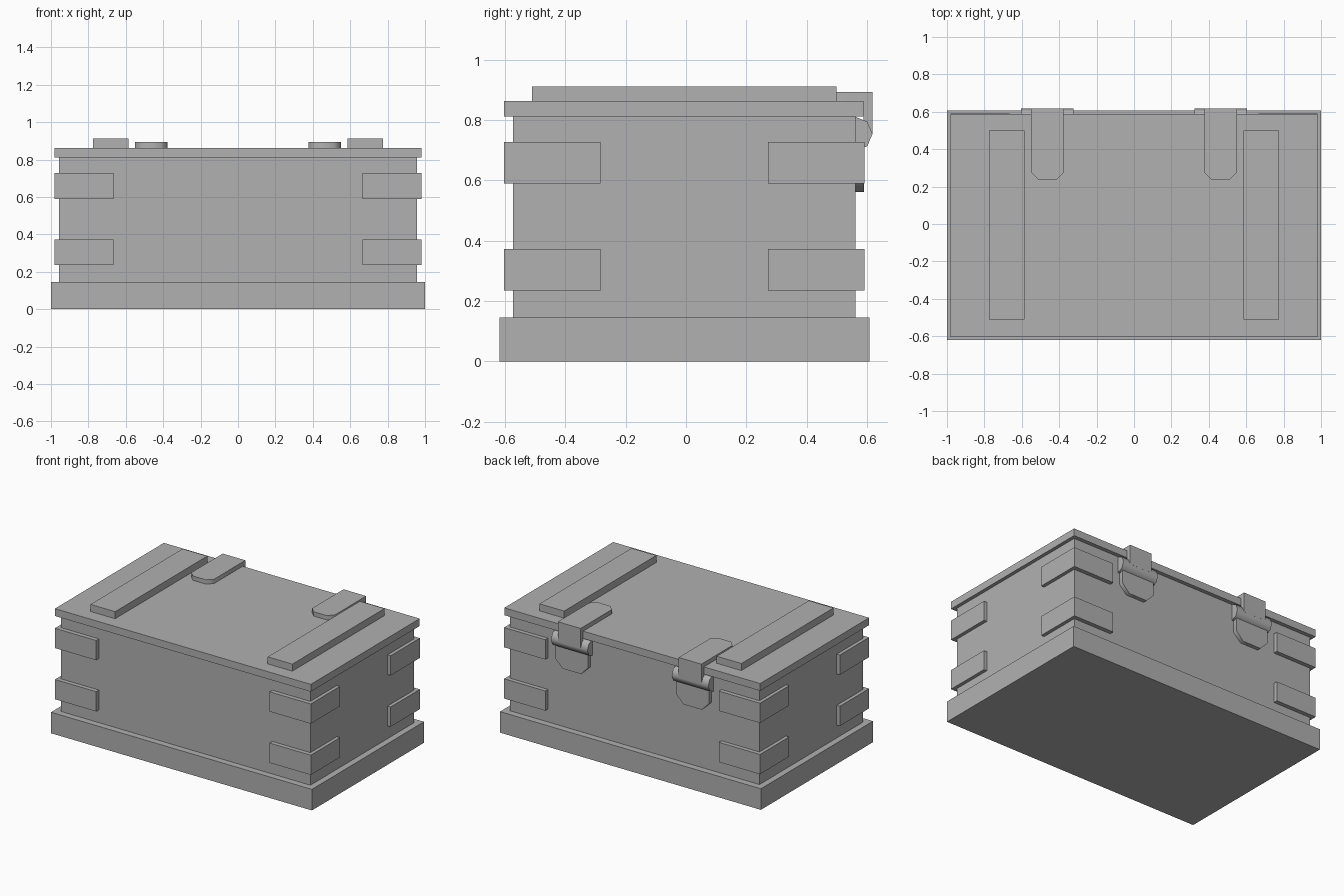
import bpy, math
from mathutils import Vector

if "Cube" in bpy.data.objects:
    bpy.data.objects.remove(bpy.data.objects["Cube"])

# Dark grey paint shared by all parts
grey = bpy.data.materials.new("dark_grey")
grey.diffuse_color = (0.44, 0.44, 0.44, 1)
grey.use_nodes = True
grey.node_tree.nodes["Principled BSDF"].inputs["Base Color"].default_value = grey.diffuse_color


def prism(name, pts, lo, hi, place):
    """Extrude a 2D profile from lo to hi; place maps (u, v, w) to xyz."""
    n = len(pts)
    verts = [place(u, v, w) for w in (lo, hi) for u, v in pts]
    faces = [tuple(range(n))[::-1], tuple(range(n, 2 * n))]
    faces += [(i, (i + 1) % n, n + (i + 1) % n, n + i) for i in range(n)]
    # flip when the signed volume is negative
    vol = 0
    for f in faces:
        a = Vector(verts[f[0]])
        for i in range(1, len(f) - 1):
            vol += a.dot(Vector(verts[f[i]]).cross(Vector(verts[f[i + 1]])))
    if vol < 0:
        faces = [f[::-1] for f in faces]
    me = bpy.data.meshes.new(name)
    me.from_pydata(verts, [], faces)
    me.materials.append(grey)
    ob = bpy.data.objects.new(name, me)
    bpy.context.collection.objects.link(ob)
    return ob


def smooth(ob):
    bpy.ops.object.select_all(action='DESELECT')
    ob.select_set(True)
    bpy.context.view_layer.objects.active = ob
    bpy.ops.object.shade_smooth_by_angle(angle=math.radians(50))


def up(u, v, w):
    return (u, v, w)


def along_x(u, v, w):
    return (w, u, v)


def along_y(u, v, w):
    return (u, w, v)


def box(name, x0, x1, y0, y1, z0, z1):
    return prism(name, [(x0, y0), (x1, y0), (x1, y1), (x0, y1)], z0, z1, up)


# Chest shell
box("base_plinth", -1, 1, -0.619, 0.608, 0, 0.146)
box("chest_body", -0.957, 0.957, -0.574, 0.562, 0.146, 0.812)
box("lid", -0.981, 0.981, -0.604, 0.589, 0.812, 0.863)

for s, side in ((-1, "left"), (1, "right")):
    # Lid batten
    xs = sorted((s * 0.585, s * 0.774))
    box(f"lid_batten_{side}", *xs, -0.51, 0.499, 0.863, 0.912)

    # L-shaped corner brackets wrapping each vertical edge
    for end, outer, inner, tip in (("front", -0.604, -0.574, -0.284),
                                   ("back", 0.591, 0.562, 0.271)):
        ell = [(0.981, outer), (0.981, tip), (0.957, tip),
               (0.957, inner), (0.665, inner), (0.665, outer)]
        for level, z0 in (("lower", 0.235), ("upper", 0.59)):
            prism(f"corner_bracket_{end}_{side}_{level}",
                  [(s * x, y) for x, y in ell], z0, z0 + 0.137, up)

    c = s * 0.463
    # Hinge strap: chamfered top leaf and folded-down tail
    h, k = 0.087, 0.037
    smooth(prism(f"hinge_strap_{side}",
                 [(c - h, 0.618), (c - h, 0.238 + k), (c - h + k, 0.238),
                  (c + h - k, 0.238), (c + h, 0.238 + k), (c + h, 0.618)],
                 0.863, 0.893, up))
    box(f"hinge_tail_{side}", c - h, c + h, 0.589, 0.618, 0.755, 0.863)

    # Hinge barrel
    ring = [(0.561 + 0.057 * math.cos(i * math.pi / 4),
             0.754 + 0.057 * math.sin(i * math.pi / 4)) for i in range(8)]
    smooth(prism(f"hinge_barrel_{side}", ring, c - 0.14, c + 0.14, along_x))

    # Hinge plate on the back wall, chamfered at the bottom
    h, k = 0.125, 0.055
    smooth(prism(f"hinge_plate_{side}",
                 [(c - h, 0.757), (c - h, 0.562 + k), (c - h + k, 0.562),
                  (c + h - k, 0.562), (c + h, 0.562 + k), (c + h, 0.757)],
                 0.562, 0.59, along_y))
